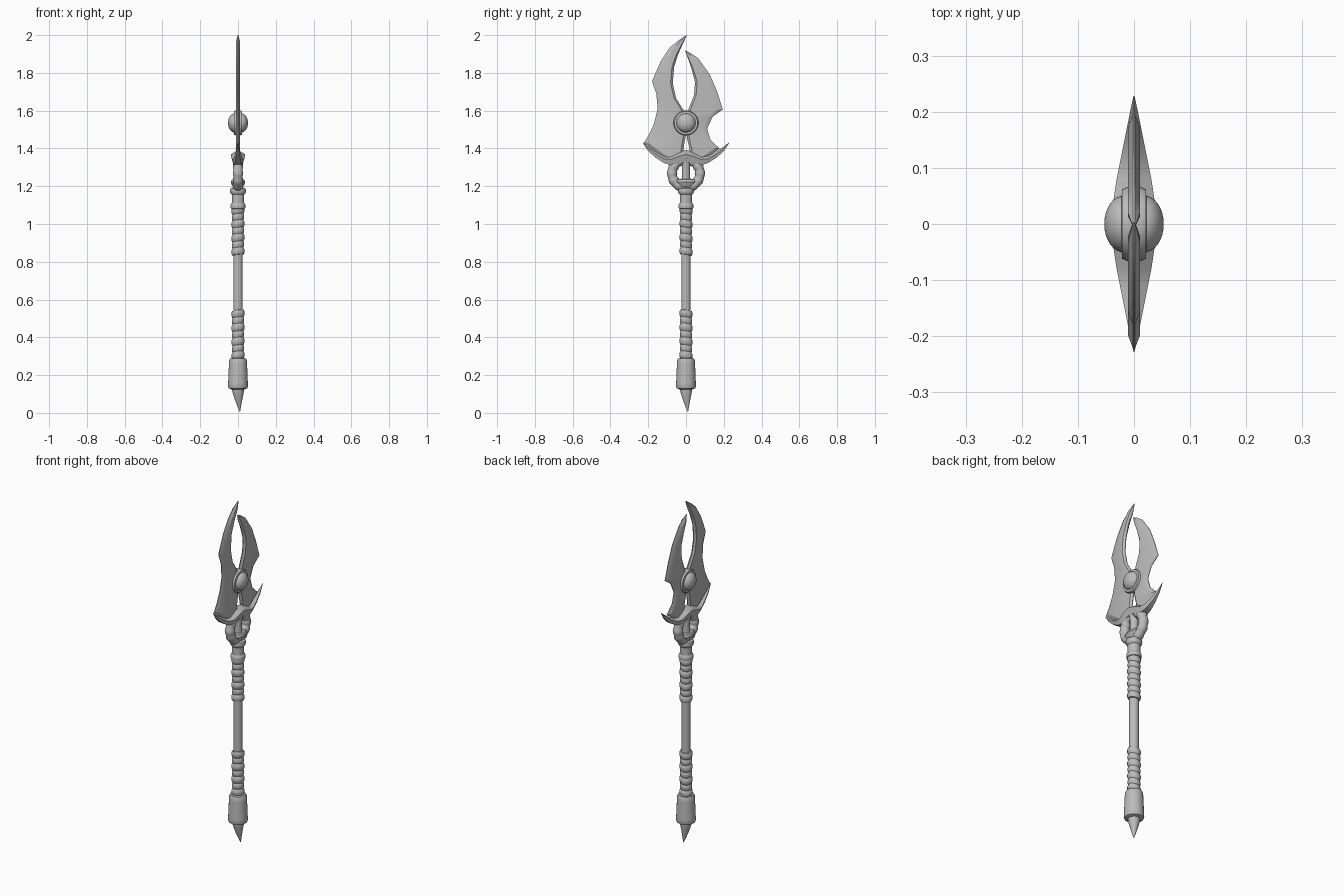
import bpy, bmesh, math
from mathutils import Matrix

old = bpy.data.objects.get("Cube")
if old:
    bpy.data.objects.remove(old, do_unlink=True)

steel = bpy.data.materials.new("plain_grey")
steel.use_nodes = True
GREY = (0.5, 0.5, 0.5, 1)
steel.diffuse_color = GREY
steel.node_tree.nodes["Principled BSDF"].inputs["Base Color"].default_value = GREY


def finish(name, bm, angle=35):
    bmesh.ops.remove_doubles(bm, verts=bm.verts, dist=1e-5)
    bmesh.ops.recalc_face_normals(bm, faces=bm.faces)
    mesh = bpy.data.meshes.new(name)
    bm.to_mesh(mesh)
    bm.free()
    obj = bpy.data.objects.new(name, mesh)
    bpy.context.collection.objects.link(obj)
    mesh.materials.append(steel)
    bpy.ops.object.select_all(action='DESELECT')
    obj.select_set(True)
    bpy.context.view_layer.objects.active = obj
    bpy.ops.object.shade_smooth_by_angle(angle=math.radians(angle))
    return obj


def loft(name, rings, angle=35, closed=False):
    """Skin a row of equal-sized point rings, capping the ends."""
    bm = bmesh.new()
    loops = [[bm.verts.new(p) for p in ring] for ring in rings]
    n = len(loops[0])
    pairs = list(zip(loops, loops[1:]))
    if closed:
        pairs.append((loops[-1], loops[0]))
    else:
        bm.faces.new(loops[0])
        bm.faces.new(loops[-1])
    for a, b in pairs:
        for i in range(n):
            j = (i + 1) % n
            bm.faces.new((a[i], a[j], b[j], b[i]))
    return finish(name, bm, angle)


def lathe(name, profile, tilt=0.0, lean=0.0, sides=24, angle=35):
    """Turn (radius, z) pairs about z; tilt slants rings, lean bends the low end."""
    low, high = profile[0][1], profile[-1][1]
    rings = []
    for r, z in profile:
        off = lean * ((high - z) / (high - low)) ** 2
        ring = []
        for i in range(sides):
            a = math.tau * i / sides
            ring.append((off + r * math.cos(a), off + r * math.sin(a),
                         z + tilt * math.cos(a + 0.8)))
        rings.append(ring)
    return loft(name, rings, angle)


# Shaft, end spike and pommel
lathe("shaft", [(0.025, 0.25), (0.025, 1.12)])
lathe("end_spike", [(0.001, 0.006), (0.01, 0.035), (0.021, 0.075),
                    (0.031, 0.115), (0.034, 0.15)], lean=0.01)
lathe("pommel", [(0.036, 0.125), (0.049, 0.13), (0.053, 0.14), (0.052, 0.16),
                 (0.048, 0.26), (0.047, 0.278), (0.042, 0.288), (0.03, 0.29)])


# Wrapped grips
def grip(name, low, high, turns):
    step = (high - low) / turns
    profile = [(0.024, low)]
    for k in range(turns):
        z = low + k * step
        r = 0.033 if k % 2 else 0.035
        profile += [(r - 0.004, z + 0.05 * step), (r, z + 0.3 * step),
                    (r, z + 0.7 * step), (r - 0.004, z + 0.95 * step)]
    lathe(name, profile + [(0.024, high)], tilt=0.005, angle=50)


grip("lower_grip", 0.285, 0.543, 7)
grip("upper_grip", 0.835, 1.09, 7)

# Collar and cup beneath the ring
lathe("collar", [(0.03, 1.078), (0.038, 1.082), (0.04, 1.092), (0.038, 1.105),
                 (0.033, 1.112), (0.033, 1.155), (0.04, 1.162), (0.043, 1.175),
                 (0.04, 1.187), (0.03, 1.192)])
cup = lathe("ring_cup", [(0.03, 1.165), (0.034, 1.19), (0.052, 1.205),
                         (0.062, 1.222), (0.052, 1.236), (0.02, 1.24)])
cup.scale.x = 0.62
lathe("ring_post", [(0.024, 1.22), (0.022, 1.25), (0.022, 1.31), (0.027, 1.35)])

# Open ring, thickened in bands along its arms
rings = []
for i in range(48):
    a = math.tau * i / 48
    tube = 0.026 + 0.002 * math.cos(12 * a)
    ring = []
    for k in range(14):
        b = math.tau * k / 14
        d = 0.074 + tube * math.cos(b)
        ring.append((tube * math.sin(b), d * math.cos(a), 1.268 + d * math.sin(a)))
    rings.append(ring)
loft("open_ring", rings, 50, closed=True)

# Winged guard: |y|, top, bottom, half width
wing = [(0, 1.392, 1.335, 0.037), (0.04, 1.383, 1.32, 0.037),
        (0.08, 1.362, 1.312, 0.031), (0.115, 1.36, 1.322, 0.024),
        (0.16, 1.384, 1.35, 0.015), (0.2, 1.41, 1.386, 0.007),
        (0.228, 1.432, 1.428, 0.001)]
stations = [(-y, t, b, w) for y, t, b, w in reversed(wing[1:])] + wing
loft("guard", [[(0, y, t), (w, y, 0.6 * t + 0.4 * b), (0.7 * w, y, b),
                (-0.7 * w, y, b), (-w, y, 0.6 * t + 0.4 * b)]
               for y, t, b, w in stations], 30)


# Blades: matched points on the outer and inner edges
def blade(name, pairs):
    rings = []
    last = len(pairs) - 1
    for i, (y0, z0, y1, z1) in enumerate(pairs):
        width = math.hypot(y1 - y0, z1 - z0)
        bevel = min(0.3, 0.024 / max(width, 0.001))
        t = 0.002 if i == 0 else 0.011

        def at(f, x):
            return (x, y0 + f * (y1 - y0), z0 + f * (z1 - z0))
        e = 0.0015
        rings.append([at(0, e), at(bevel, t), at(1 - bevel / 2, t), at(1, e),
                      at(1, -e), at(1 - bevel / 2, -t), at(bevel, -t), at(0, -e)])
    loft(name, rings, 25)


blade("long_blade", [
    (0.002, 2.0, 0.004, 1.998), (-0.04, 1.972, -0.02, 1.947),
    (-0.085, 1.935, -0.043, 1.895), (-0.135, 1.86, -0.063, 1.83),
    (-0.18, 1.755, -0.07, 1.745), (-0.157, 1.69, -0.052, 1.665),
    (-0.15, 1.61, -0.008, 1.595), (-0.17, 1.53, -0.002, 1.52),
    (-0.195, 1.475, -0.002, 1.465), (-0.222, 1.43, -0.01, 1.42),
    (-0.11, 1.345, -0.018, 1.36)])
blade("short_blade", [
    (-0.006, 1.92, -0.004, 1.915), (0.025, 1.905, 0.012, 1.872),
    (0.065, 1.877, 0.03, 1.82), (0.127, 1.79, 0.048, 1.75),
    (0.165, 1.7, 0.042, 1.68), (0.195, 1.607, 0.012, 1.605),
    (0.14, 1.567, 0.002, 1.56), (0.112, 1.505, 0.002, 1.495),
    (0.13, 1.445, 0.006, 1.45), (0.178, 1.4, 0.018, 1.4),
    (0.1, 1.345, 0.024, 1.36)])

# Round boss with a domed gem on each flat side
for side, word in ((1, "left"), (-1, "right")):
    boss = [(0.064, 0), (0.066, 0.012), (0.062, 0.021), (0.05, 0.022)]
    dome = [(0.05 * math.cos(k * math.pi / 16) + 0.0005,
             0.018 + 0.035 * math.sin(k * math.pi / 16)) for k in range(9)]
    for part, profile in (("boss", boss), ("gem", dome)):
        obj = lathe(word + "_" + part, profile, sides=32)
        obj.data.transform(Matrix.Translation((0, 0, 1.535))
                           @ Matrix.Rotation(side * math.pi / 2, 4, 'Y'))
